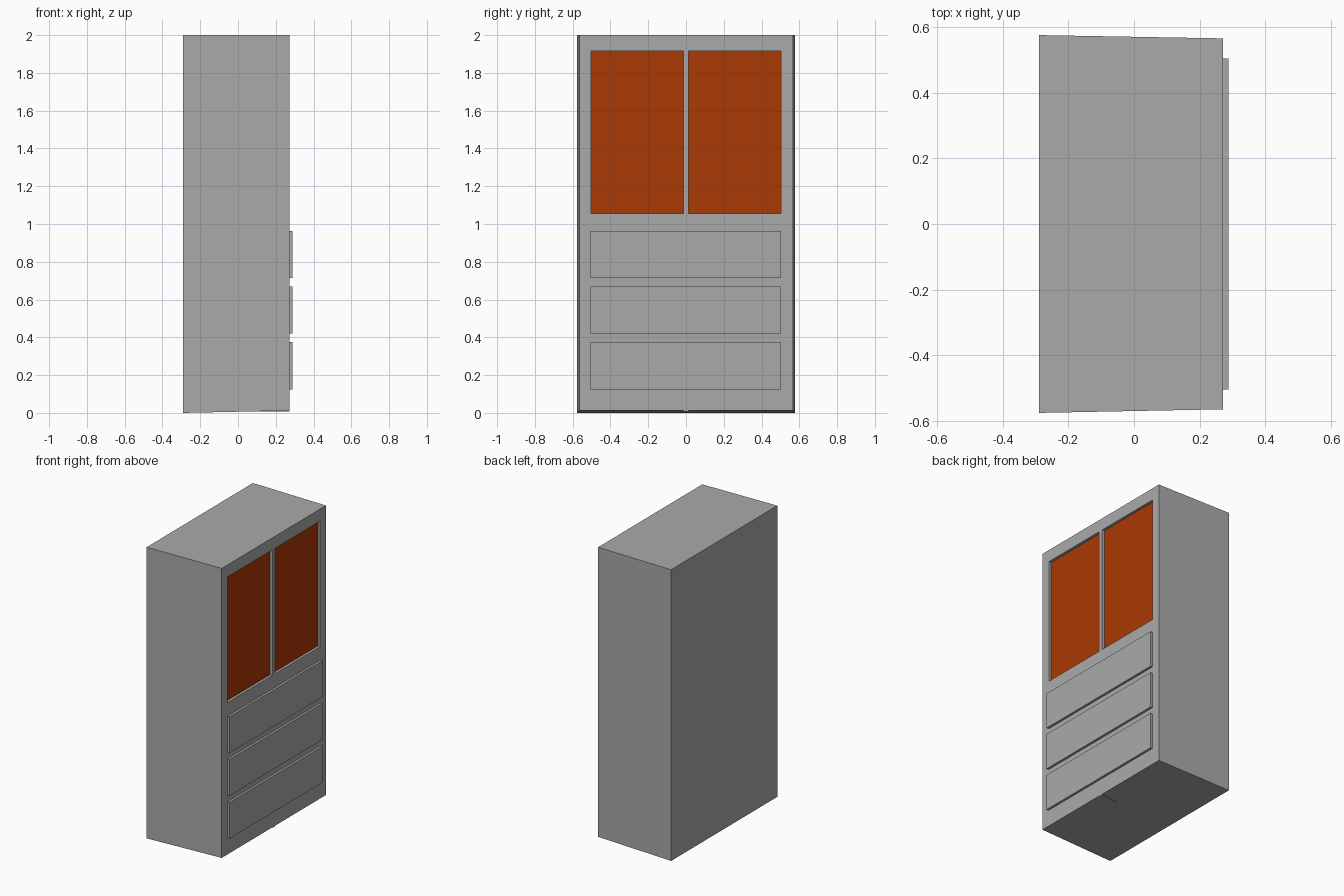
import bpy
import bmesh

default = bpy.data.objects.get("Cube")
if default:
    bpy.data.objects.remove(default, do_unlink=True)


def make_material(name, rgb):
    mat = bpy.data.materials.new(name)
    mat.use_nodes = True
    color = (*rgb, 1.0)
    mat.diffuse_color = color
    mat.node_tree.nodes["Principled BSDF"].inputs["Base Color"].default_value = color
    return mat


GREY = make_material("mid grey", (0.4, 0.4, 0.4))
ORANGE = make_material("burnt orange", (0.4, 0.04, 0.001))


def add_box(name, xs, ys, zs, mat):
    """Flat-sided box spanning the given ranges."""
    bm = bmesh.new()
    bmesh.ops.create_cube(bm, size=1)
    for v in bm.verts:
        v.co = [r[0] if c < 0 else r[1] for c, r in zip(v.co, (xs, ys, zs))]
    mesh = bpy.data.meshes.new(name)
    bm.to_mesh(mesh)
    bm.free()
    mesh.materials.append(mat)
    obj = bpy.data.objects.new(name, mesh)
    bpy.context.collection.objects.link(obj)
    return obj


BACK, FACE, DRAWER_FACE = -0.29, 0.272, 0.288
RECESS = 0.02

# Cabinet body, tapering slightly toward the drawer face
body = add_box("cabinet_body", (BACK, FACE), (-0.576, 0.576), (0, 2), GREY)
for v in body.data.vertices:
    if v.co.x > 0:
        v.co.y = 0.566 if v.co.y > 0 else -0.565
        if v.co.z < 1:
            v.co.z = 0.012

# Two recessed door panels
door_z = (1.055, 1.917)
for name, ys in (("right_door_panel", (-0.503, -0.014)),
                 ("left_door_panel", (0.014, 0.503))):
    cutter = add_box("recess_cutter", (FACE - RECESS, FACE + 0.1), ys, door_z, GREY)
    cutter.hide_render = True
    mod = body.modifiers.new("door_recess", 'BOOLEAN')
    mod.operation = 'DIFFERENCE'
    mod.solver = 'EXACT'
    mod.object = cutter
    bpy.context.view_layer.objects.active = body
    bpy.ops.object.modifier_apply(modifier=mod.name)
    bpy.data.objects.remove(cutter, do_unlink=True)
    floor = FACE - RECESS
    add_box(name, (floor - 0.002, floor + 0.002), ys, door_z, ORANGE)

# Three raised drawer fronts
for i, label in enumerate(("bottom", "middle", "top")):
    z = 0.125 + 0.294 * i
    add_box(label + "_drawer", (FACE - 0.005, DRAWER_FACE), (-0.505, 0.504),
            (z, z + 0.249), GREY)

# Small wedge under the front edge
wedge = add_box("base_wedge", (0.09, FACE), (-0.012, 0.012), (0.008, 0.02), GREY)
for v in wedge.data.vertices:
    if v.co.x < 0.2:
        v.co.y = 0
